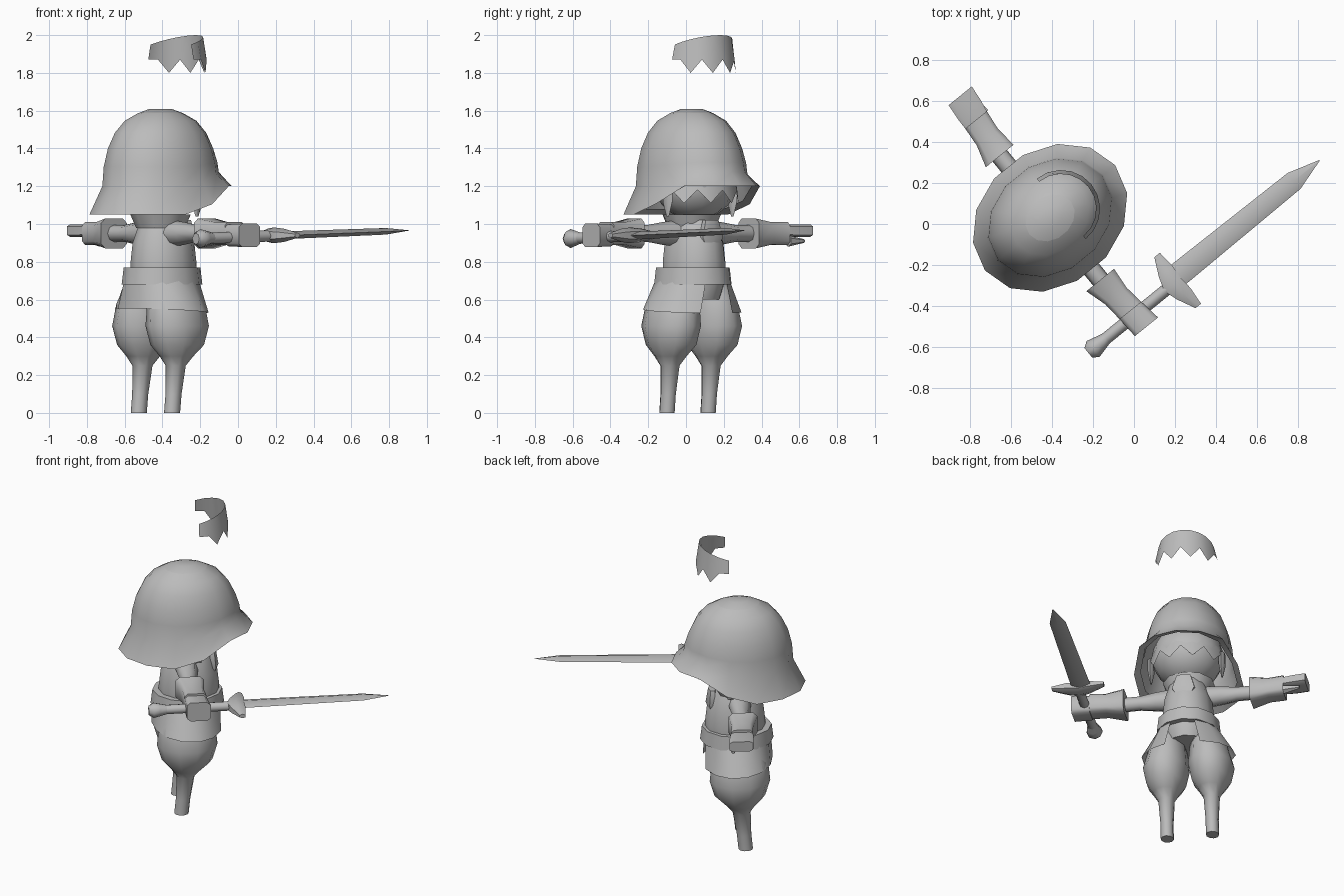
import bpy, bmesh
from math import cos, sin, pi, radians, copysign
from mathutils import Matrix, Vector

default_cube = bpy.data.objects.get("Cube")
if default_cube:
    bpy.data.objects.remove(default_cube, do_unlink=True)

grey = bpy.data.materials.new("clay_grey")
grey.use_nodes = True
colour = (0.5, 0.5, 0.5, 1)
grey.diffuse_color = colour
grey.node_tree.nodes["Principled BSDF"].inputs["Base Color"].default_value = colour

# Parts are built with x towards the sword hand and y forward, then turned
placement = Matrix.Translation((-0.41, 0.03, 0)) @ Matrix.Rotation(radians(-51), 4, "Z")

# For each axis: direction along the part, then the two directions across it
along_x = Vector((1, 0, 0)), Vector((0, 1, 0)), Vector((0, 0, 1))
along_y = along_x[1], along_x[0], along_x[2]
along_z = along_x[2], along_x[0], along_x[1]


def finish(name, bm, crease=50):
    bmesh.ops.recalc_face_normals(bm, faces=bm.faces)
    bm.transform(placement)
    mesh = bpy.data.meshes.new(name)
    bm.to_mesh(mesh)
    bm.free()
    mesh.materials.append(grey)
    part = bpy.data.objects.new(name, mesh)
    bpy.context.collection.objects.link(part)
    bpy.ops.object.select_all(action="DESELECT")
    part.select_set(True)
    bpy.context.view_layer.objects.active = part
    bpy.ops.object.shade_smooth_by_angle(angle=radians(crease))


def bridge(bm, rows, closed):
    for low, high in zip(rows, rows[1:]):
        for k in range(len(low) if closed else len(low) - 1):
            n = (k + 1) % len(low)
            bm.faces.new((low[k], low[n], high[n], high[k]))


def turned(name, profile, origin=(0, 0, 0), axis=along_z, width=1, depth=1, sides=10,
           gap=0, capped=True, boxy=False, bend=None):
    """Turn (position, radius) pairs about an axis; a gap leaves the front open."""
    bm = bmesh.new()
    forward, across, up = axis
    columns = sides + 1 if gap else sides
    rows = []
    for position, radius in profile:
        row = []
        for k in range(columns):
            angle = pi / 2 + radians(gap + (360 - 2 * gap) * k / sides)
            if boxy:
                angle += pi / sides
            c, s = cos(angle), sin(angle)
            if boxy:
                c, s = (copysign(abs(v) ** 0.4, v) for v in (c, s))
            point = (Vector(origin) + forward * position
                     + across * radius * width * c + up * radius * depth * s)
            if bend:
                bend(point)
            row.append(bm.verts.new(point))
        rows.append(row)
    bridge(bm, rows, not gap)
    if capped:
        bm.faces.new(rows[0])
        bm.faces.new(rows[-1])
    finish(name, bm)


def fringe(name, centre_y, radius, top, bottom, peak, drop):
    """Jagged strip of hair around the forehead, with alternating points."""
    bm = bmesh.new()
    upper, lower = [], []
    steps = 10
    for k in range(steps + 1):
        angle = pi * k / steps
        x, y = radius * cos(angle), radius * sin(angle)
        tooth = drop if k % 2 == 0 and 0 < k < steps else 0
        upper.append(bm.verts.new((x * 0.9, centre_y + y * 0.9, top + peak * sin(angle))))
        lower.append(bm.verts.new((x, centre_y + y, bottom - tooth)))
    bridge(bm, [upper, lower], False)
    finish(name, bm, 30)


# Helmet: a full oval dome with a flared rim that rises over the face
def raise_rim(point):
    front = min(1, max(0, point.y * 4))
    below_dome = min(1, max(0, (1.35 - point.z) / 0.3))
    point.z += 0.15 * front * below_dome


dome_steps = 6
dome = []
for k in range(dome_steps):
    angle = pi / 2 * k / dome_steps
    dome.append((1.2 + 0.4 * sin(angle), 0.27 * cos(angle) ** 0.7))
turned("helmet", [(1.08, 0.29), (1.05, 0.33)] + dome,
       depth=1.24, sides=14, capped=False, bend=raise_rim)
turned("helmet_crown", [(dome[-1][0], dome[-1][1]), (1.61, 0.05)], depth=1.24, sides=14)

# Head
bm = bmesh.new()
bmesh.ops.create_uvsphere(bm, u_segments=14, v_segments=10, radius=0.22)
bm.transform(Matrix.Translation((0, 0.03, 1.22)) @ Matrix.Diagonal((1, 1, 0.9, 1)))
finish("head", bm)

# Hair on the brow, and the loose fringe floating overhead
fringe("brow_hair", 0.03, 0.23, top=1.26, bottom=1.18, peak=0, drop=0.07)
fringe("floating_fringe", 0.07, 0.19, top=1.95, bottom=1.87, peak=0.05, drop=0.07)

# Torso, collar, scarf, belt, and a skirt open at the front
turned("torso", [(0.6, 0.13), (0.7, 0.16), (0.8, 0.16), (0.9, 0.15), (1, 0.12), (1.06, 0.09)],
       (0, 0.02, 0), depth=1.15, sides=12)
turned("collar", [(0.98, 0.13), (1.05, 0.16)], capped=False)
turned("scarf", [(0.84, 0.02), (0.93, 0.08), (1.02, 0.05)], (0, 0.16, 0), depth=0.5, sides=6)
turned("belt", [(0.68, 0.2), (0.77, 0.19)], (0, 0.01, 0), depth=1.12, sides=12)


def flatten_skirt(point):
    flare = max(0, 0.7 - point.z)
    point.y *= 1.1 - 2.2 * flare
    point.z -= 0.06 * point.y


turned("skirt", [(0.7, 0.19), (0.54, 0.29)], (0, 0.01, 0), sides=12, gap=22,
       capped=False, bend=flatten_skirt)

# Limbs on both sides
trousers = [(0.68, 0.1), (0.58, 0.13), (0.46, 0.14), (0.36, 0.12), (0.3, 0.08)]
shin = [(0.25, 0.05), (0.1, 0.04), (0, 0.04)]
arm = [(0, 0.08), (0.2, 0.06), (0.3, 0.045), (0.5, 0.045)]
cuff = [(0.39, 0.09), (0.5, 0.068), (0.6, 0.07)]


def shape_leg(point):
    point.x *= 1 - max(0, point.z - 0.5)
    fullness = min(1, max(0, (point.z - 0.25) * 8))
    point.y *= 1.1 + 0.22 * fullness
    point.y -= 0.1 * max(0, 0.35 - point.z)


def swing_hand(point):
    point.y += 0.1 * (abs(point.x) - 0.4)


for side, label in ((1, "right"), (-1, "left")):
    turned(label + "_leg", trousers + shin, (0.14 * side, 0, 0), bend=shape_leg)
    turned(label + "_arm", [(side * x, r) for x, r in arm], (0, 0, 0.95), along_x, sides=8)
    turned(label + "_gauntlet", [(side * x, r) for x, r in cuff], (0, 0, 0.95), along_x,
           depth=0.9, sides=8, boxy=True, bend=swing_hand)
    turned(label + "_side_hair", [(1.2, 0.04), (1.12, 0.04), (1.04, 0.01)],
           (0.22 * side, 0.07, 0), width=0.5, sides=6)

# Right fist around the grip; open left hand with flat fingers and a thumb
turned("right_fist", [(0.6, 0.07), (0.71, 0.075)], (0, 0, 0.94), along_x,
       depth=0.85, sides=8, boxy=True, bend=swing_hand)
turned("left_fingers", [(-0.6, 0.07), (-0.66, 0.075), (-0.74, 0.075)], (0, 0, 0.965), along_x,
       depth=0.45, sides=8, boxy=True, bend=swing_hand)
turned("left_thumb", [(-0.6, 0.03), (-0.7, 0.01)], (0, 0.05, 0.91), along_x,
       sides=6, bend=swing_hand)


# Sword, rising slightly towards the tip
def lift_tip(point):
    point.z += 0.03 * point.y


hilt = (0.63, 0, 0.93)
turned("sword_pommel", [(-0.27, 0.03), (-0.24, 0.05), (-0.2, 0.04), (-0.16, 0.03)], hilt, along_y,
       sides=8, bend=lift_tip)
turned("sword_grip", [(-0.2, 0.03), (0.28, 0.03)], hilt, along_y, sides=8, bend=lift_tip)
turned("sword_blade", [(0.28, 0.06), (1.04, 0.05), (1.2, 0.002)], (0.61, 0, 0.93), along_y,
       depth=0.35, sides=4, bend=lift_tip)


def sweep_guard(point):
    point.y += abs(point.x - hilt[0]) / 5


turned("sword_guard", [(-0.16, 0.02), (-0.07, 0.05), (0, 0.06), (0.07, 0.05), (0.16, 0.02)],
       (hilt[0], 0.26, 0.94), along_x, depth=0.7, sides=6, bend=sweep_guard)
